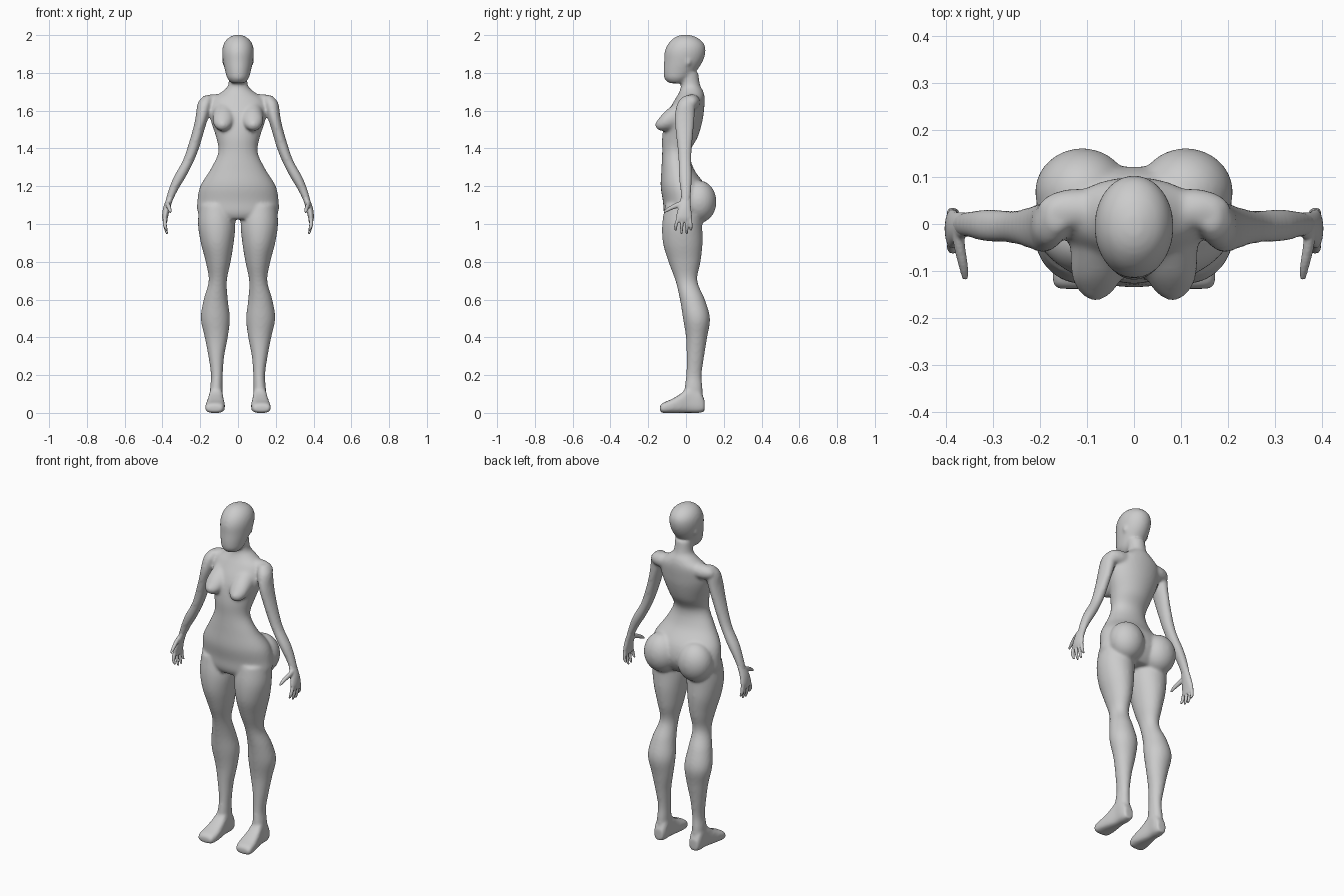
import bpy, bmesh, math
from mathutils import Vector, Matrix


def spline(rows, steps=5):
    # Catmull-Rom interpolation of rows of numbers
    out = []
    n = len(rows)
    for i in range(n - 1):
        a, b, c, d = (rows[max(0, min(n - 1, i + k))] for k in (-1, 0, 1, 2))
        for s in range(steps):
            t = s / steps
            out.append([0.5 * (2 * q + (r - p) * t + (2 * p - 5 * q + 4 * r - w) * t * t
                               + (3 * q - p - 3 * r + w) * t ** 3) for p, q, r, w in zip(a, b, c, d)])
    out.append(list(rows[-1]))
    return out


def loft(bm, rows, along="z", side=1, power=2.0, sides=32):
    # along z: rows are (z, x, rx, y_front, y_back); along y: (y, x, rx, z_low, z_high)
    rings = []
    for t, x, rx, lo, hi in spline(rows):
        ring = []
        for k in range(sides):
            a = 2 * math.pi * k / sides
            c, s = math.cos(a), math.sin(a)
            u = side * (x + rx * math.copysign(abs(c) ** (2 / power), c))
            v = (lo + hi) / 2 + (hi - lo) / 2 * math.copysign(abs(s) ** (2 / power), s)
            ring.append(bm.verts.new((u, v, t) if along == "z" else (u, t, v)))
        rings.append(ring)
    for r0, r1 in zip(rings, rings[1:]):
        for k in range(sides):
            j = (k + 1) % sides
            bm.faces.new((r0[k], r0[j], r1[j], r1[k]))
    bm.faces.new(rings[0])
    bm.faces.new(rings[-1])


def ball(bm, pos, radii):
    m = Matrix.Translation(pos) @ Matrix.Diagonal((*radii, 1))
    bmesh.ops.create_uvsphere(bm, u_segments=32, v_segments=20, radius=1, matrix=m)


def finish(bm, name, voxel, smooth):
    # fuse overlapping volumes into one smooth skin
    bmesh.ops.recalc_face_normals(bm, faces=bm.faces[:])
    me = bpy.data.meshes.new(name)
    bm.to_mesh(me)
    bm.free()
    ob = bpy.data.objects.new(name, me)
    bpy.context.collection.objects.link(ob)
    r = ob.modifiers.new("fuse", "REMESH")
    r.mode = "VOXEL"
    r.voxel_size = voxel
    r.use_smooth_shade = True
    s = ob.modifiers.new("soften", "SMOOTH")
    s.factor = 0.5
    s.iterations = smooth
    for p in me.polygons:
        p.use_smooth = True
    return ob


body = bmesh.new()

# torso and neck
loft(body, [(1.025, 0, .17, -.10, .07), (1.06, 0, .212, -.117, .10), (1.12, 0, .215, -.122, .122),
            (1.20, 0, .20, -.134, .105), (1.29, 0, .145, -.13, .042), (1.38, 0, .104, -.126, .022),
            (1.46, 0, .116, -.126, .062), (1.54, 0, .142, -.113, .086), (1.60, 0, .152, -.092, .095),
            (1.66, 0, .14, -.058, .099), (1.70, 0, .085, -.035, .092), (1.735, 0, .052, -.027, .075),
            (1.80, 0, .05, -.035, .065)], sides=48)

# head
loft(body, [(1.745, 0, .034, -.09, -.01), (1.77, 0, .056, -.114, .02), (1.81, 0, .068, -.119, .055),
            (1.86, 0, .079, -.116, .088), (1.91, 0, .084, -.113, .103), (1.95, 0, .077, -.097, .097),
            (1.98, 0, .057, -.07, .07), (1.997, 0, .028, -.04, .035), (2.002, 0, .008, -.012, .006)], sides=40)

for s in (1, -1):
    # ear bump
    ball(body, (s * .073, .012, 1.86), (.011, .014, .024))
    # breast
    loft(body, [(-.162, .082, .01, 1.515, 1.535), (-.145, .081, .034, 1.497, 1.557),
                (-.11, .078, .054, 1.492, 1.597), (-.05, .07, .065, 1.495, 1.645)], "y", s)
    # buttock
    ball(body, (s * .11, .068, 1.118), (.1, .093, .112))
    # shoulder bridge
    ball(body, (s * .12, .03, 1.645), (.085, .045, .043))
    # leg
    loft(body, [(1.10, .115, .09, -.11, .09), (1.0, .113, .099, -.126, .086), (.9, .11, .087, -.122, .088),
                (.8, .105, .066, -.093, .077), (.7, .107, .048, -.056, .06), (.6, .118, .064, -.032, .1),
                (.5, .12, .077, -.016, .127), (.4, .115, .061, 0, .112), (.3, .115, .042, .003, .096),
                (.2, .112, .031, .001, .083), (.13, .115, .033, -.008, .088), (.05, .116, .034, -.01, .09)],
         "z", s)
    # foot
    loft(body, [(-.138, .125, .036, .01, .036), (-.125, .124, .049, 0, .052), (-.08, .12, .051, 0, .071),
                (-.03, .118, .044, 0, .10), (.02, .116, .036, 0, .14), (.07, .115, .036, 0, .12),
                (.098, .115, .027, .008, .07)], "y", s, 3)
    # arm
    loft(body, [(1.68, .16, .022, -.01, .045), (1.64, .176, .037, -.045, .049), (1.57, .19, .034, -.06, .046),
                (1.5, .208, .031, -.056, .04), (1.4, .238, .031, -.045, .031), (1.33, .265, .03, -.04, .029),
                (1.25, .308, .032, -.038, .032), (1.18, .343, .025, -.03, .028), (1.11, .37, .018, -.025, .022)],
         "z", s)
finish(body, "body", .008, 8)

for s, label in ((1, "left"), (-1, "right")):
    hand = bmesh.new()
    # palm
    loft(hand, [(1.15, .355, .017, -.024, .024), (1.09, .376, .019, -.04, .026), (1.04, .386, .016, -.052, .032),
                (1.01, .386, .011, -.05, .031)], "z", s)
    # four fingers
    for y0, y1, tip in ((-.042, -.054, .965), (-.018, -.023, .948), (.003, .004, .948), (.022, .026, .965)):
        loft(hand, [(1.03, .387, .010, y0 - .009, y0 + .009), (.99, .386, .010, y1 - .009, y1 + .009),
                    (tip, .376, .006, y1 - .006, y1 + .006)], "z", s, sides=12)
    # thumb
    loft(hand, [(-.01, .374, .013, 1.08, 1.13), (-.05, .37, .012, 1.083, 1.113), (-.09, .362, .010, 1.068, 1.092),
                (-.118, .358, .006, 1.055, 1.07)], "y", s, sides=12)
    finish(hand, label + "_hand", .004, 3)
